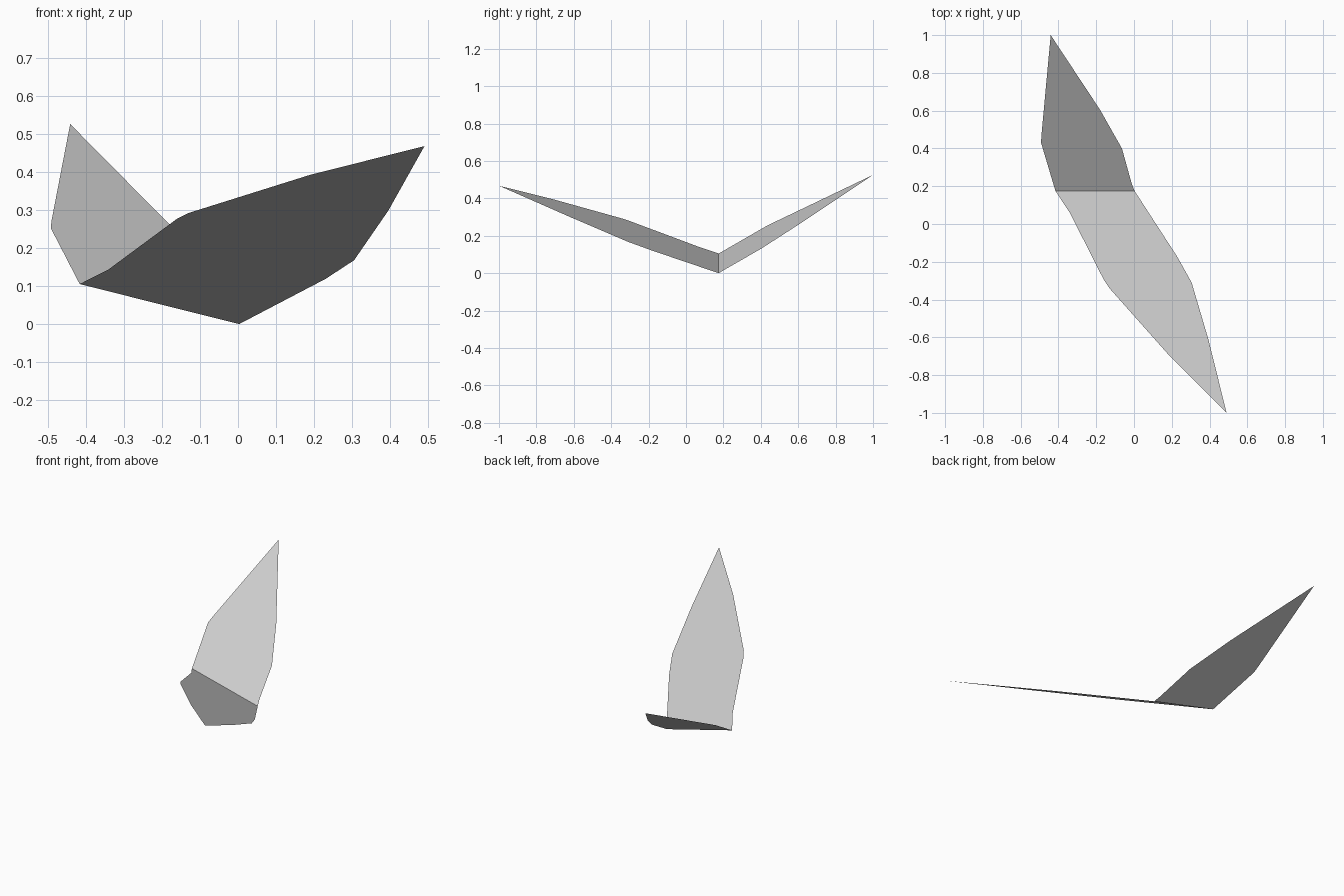
import bpy
import bmesh

cube = bpy.data.objects.get("Cube")
if cube:
    bpy.data.objects.remove(cube, do_unlink=True)

grey = bpy.data.materials.new("light grey")
grey.use_nodes = True
colour = (0.604, 0.604, 0.604, 1)
grey.diffuse_color = colour
grey.node_tree.nodes["Principled BSDF"].inputs["Base Color"].default_value = colour

FOLD_Y = 0.175
FOLD = [(-0.416, FOLD_Y), (0.003, FOLD_Y)]


def height(x, y):
    """Both panels rise away from the sloping fold line."""
    return 0.251 * (0.003 - x) + 0.502 * abs(y - FOLD_Y)


# Plan outlines of the two flat panels, each starting along the fold
front_outline = FOLD[::-1] + [
    (-0.416, FOLD_Y), (-0.34, 0.06), (-0.16, -0.295), (-0.13, -0.34),
    (0.19, -0.70), (0.49, -1.0), (0.395, -0.615), (0.305, -0.31), (0.23, -0.175),
]
front_outline.pop(2)
back_outline = FOLD + [
    (-0.011, 0.21), (-0.064, 0.4), (-0.18, 0.605), (-0.441, 1.0),
    (-0.49, 0.47), (-0.492, 0.43),
]

# Folded leaf: two panels sharing the fold edge
bm = bmesh.new()
for outline in (front_outline, back_outline):
    bm.faces.new([bm.verts.new((x, y, height(x, y))) for x, y in outline])
bmesh.ops.remove_doubles(bm, verts=bm.verts, dist=0.0005)
bm.normal_update()
for face in bm.faces:
    if face.normal.z < 0:
        face.normal_flip()

mesh = bpy.data.meshes.new("folded_leaf")
bm.to_mesh(mesh)
bm.free()
mesh.materials.append(grey)
leaf = bpy.data.objects.new("folded_leaf", mesh)
bpy.context.collection.objects.link(leaf)
